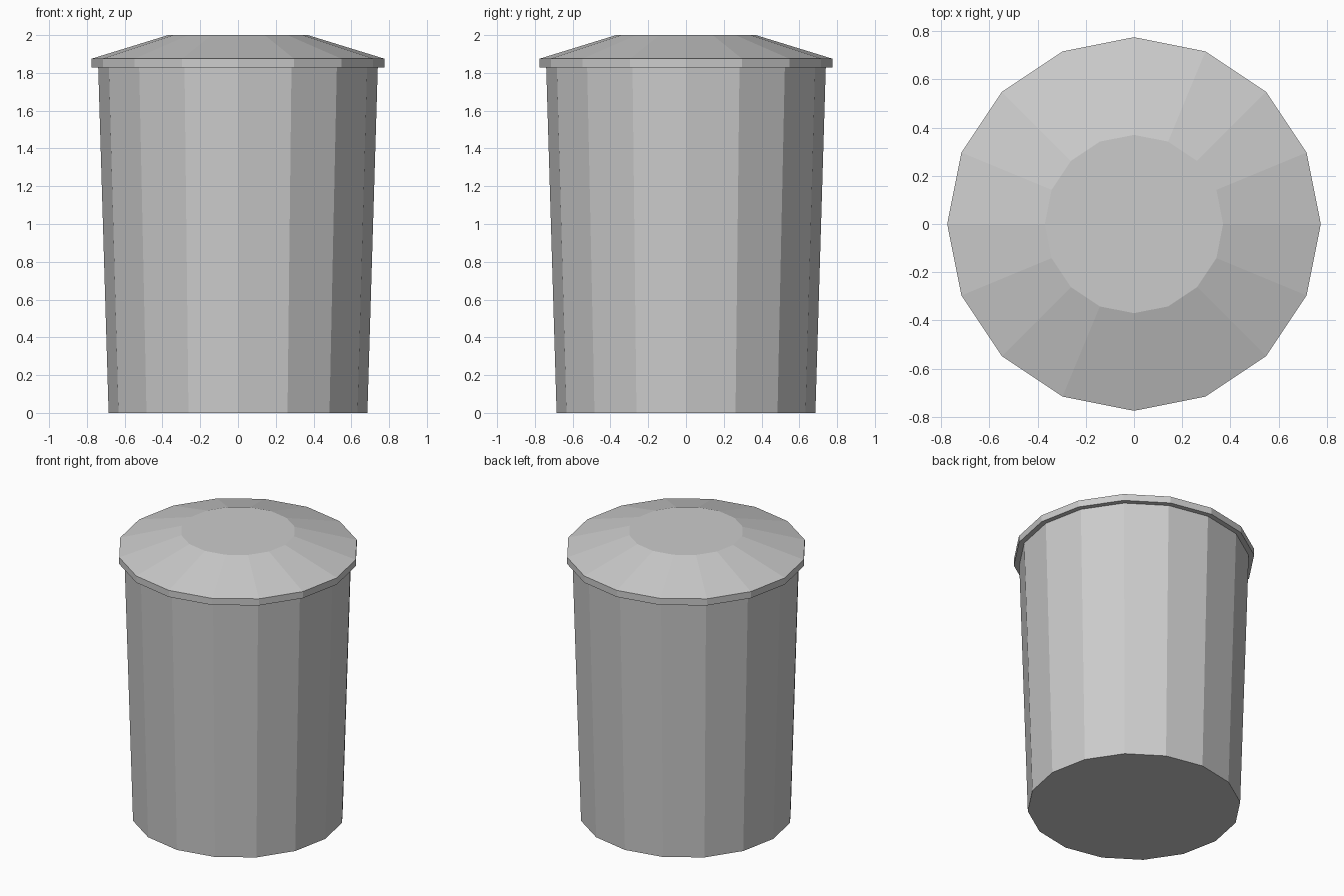
import bpy
import bmesh
from math import cos, sin, tau

SIDES = 16

cube = bpy.data.objects.get("Cube")
if cube:
    bpy.data.objects.remove(cube, do_unlink=True)

grey = bpy.data.materials.new("light_grey_metal")
grey.use_nodes = True
colour = (0.6, 0.6, 0.6, 1)
grey.diffuse_color = colour
grey.node_tree.nodes["Principled BSDF"].inputs["Base Color"].default_value = colour


def lathe(name, profile):
    """Closed faceted solid from (radius, height) rings, bottom to top."""
    bm = bmesh.new()
    rings = [[bm.verts.new((r * cos(tau * i / SIDES), r * sin(tau * i / SIDES), z))
              for i in range(SIDES)] for r, z in profile]
    for low, high in zip(rings, rings[1:]):
        for i in range(SIDES):
            j = (i + 1) % SIDES
            bm.faces.new((low[i], low[j], high[j], high[i]))
    bm.faces.new(rings[0][::-1])
    bm.faces.new(rings[-1])
    mesh = bpy.data.meshes.new(name)
    bm.to_mesh(mesh)
    bm.free()
    mesh.materials.append(grey)
    obj = bpy.data.objects.new(name, mesh)
    bpy.context.collection.objects.link(obj)
    return obj


# Tapered bin body
lathe("bin_body", [(0.685, 0), (0.74, 1.828)])

# Overhanging lid with a short rim, sloped shoulder and flat top
lathe("bin_lid", [(0.775, 1.828), (0.775, 1.875), (0.37, 2)])
